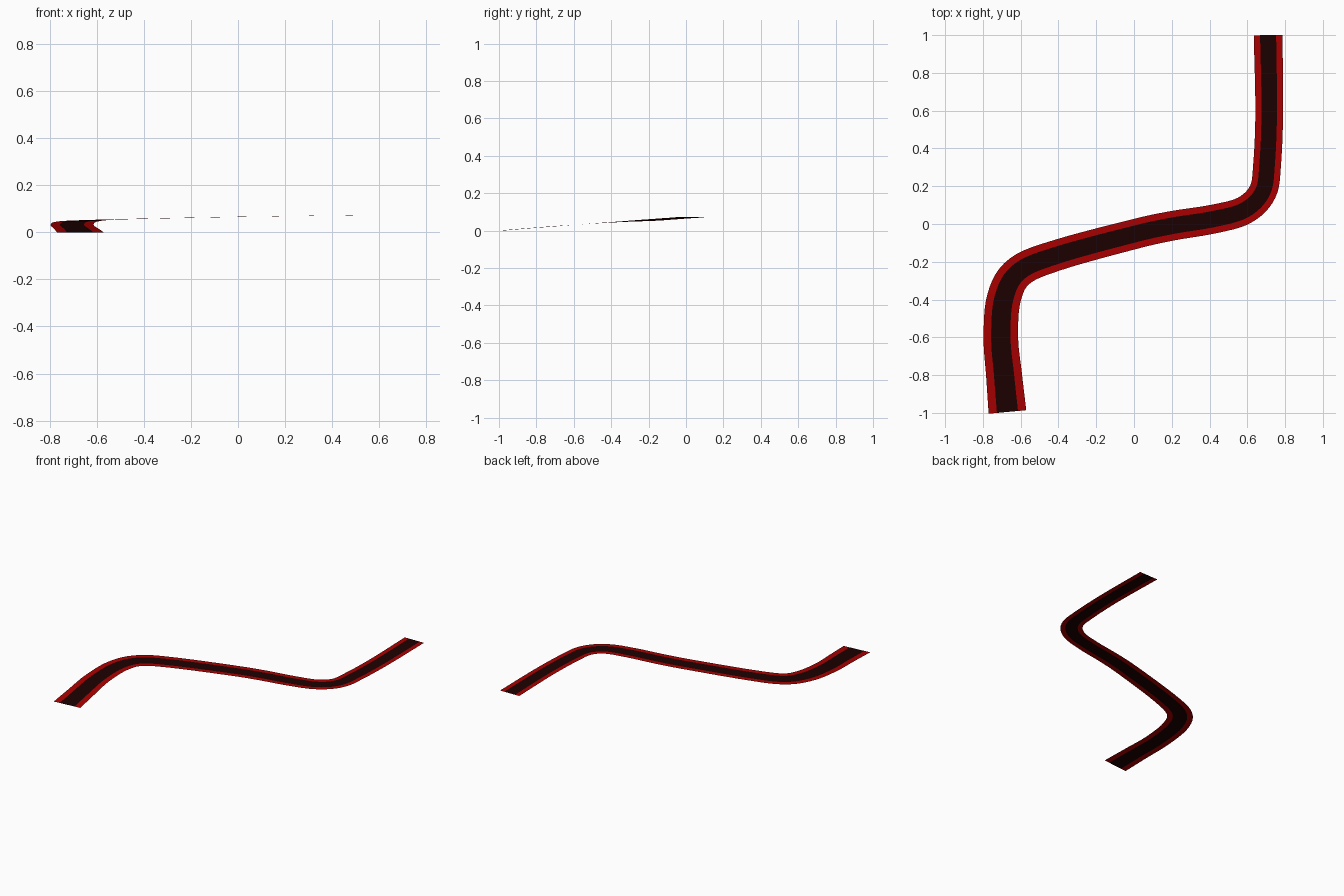
import bpy
from mathutils import Vector

cube = bpy.data.objects.get("Cube")
if cube:
    bpy.data.objects.remove(cube, do_unlink=True)


def make_material(name, color):
    mat = bpy.data.materials.new(name)
    mat.use_nodes = True
    mat.diffuse_color = color
    mat.node_tree.nodes["Principled BSDF"].inputs["Base Color"].default_value = color
    return mat


asphalt = make_material("dark asphalt", (0.012, 0.0, 0.0, 1))
red = make_material("red border", (0.40, 0.0, 0.0, 1))

# Centre line of the track: x, y, z, full width
path = [Vector(p) for p in (
    (-0.67, -0.995, 0.0, 0.20),
    (-0.688, -0.80, 0.016, 0.19),
    (-0.705, -0.60, 0.031, 0.183),
    (-0.688, -0.39, 0.045, 0.18),
    (-0.606, -0.25, 0.052, 0.17),
    (-0.40, -0.163, 0.058, 0.163),
    (0.0, -0.054, 0.066, 0.158),
    (0.20, -0.01, 0.069, 0.156),
    (0.42, 0.026, 0.072, 0.153),
    (0.585, 0.073, 0.074, 0.15),
    (0.681, 0.17, 0.074, 0.148),
    (0.705, 0.32, 0.074, 0.147),
    (0.716, 0.60, 0.074, 0.147),
    (0.71, 1.0, 0.074, 0.152))]


def smooth_path(pts, steps=6):
    """Catmull-Rom samples through the points."""
    ext = [2 * pts[0] - pts[1]] + pts + [2 * pts[-1] - pts[-2]]
    out = []
    for a, b, c, d in zip(ext, ext[1:], ext[2:], ext[3:]):
        for i in range(steps):
            t = i / steps
            out.append(0.5 * (2 * b + (c - a) * t + (2 * a - 5 * b + 4 * c - d) * t ** 2
                              + (3 * b - a - 3 * c + d) * t ** 3))
    return out + [pts[-1]]


samples = smooth_path(path)


def make_strip(name, inner, outer, mat):
    """Flat ribbon between two fractions of the half width."""
    verts = []
    last = len(samples) - 1
    for i, p in enumerate(samples):
        tangent = samples[min(i + 1, last)] - samples[max(i - 1, 0)]
        side = Vector((tangent.y, -tangent.x, 0)).normalized()
        for f in (inner, outer):
            verts.append(p.xyz + side * f * p.w / 2)
    faces = [(2 * i, 2 * i + 1, 2 * i + 3, 2 * i + 2) for i in range(last)]
    mesh = bpy.data.meshes.new(name)
    mesh.from_pydata(verts, [], faces)
    mesh.materials.append(mat)
    mesh.shade_smooth()
    obj = bpy.data.objects.new(name, mesh)
    bpy.context.collection.objects.link(obj)


# Road surface with a border along each edge; +x is the left side
make_strip("road_surface", -0.56, 0.56, asphalt)
make_strip("right_border", -1.0, -0.56, red)
make_strip("left_border", 0.56, 1.0, red)
